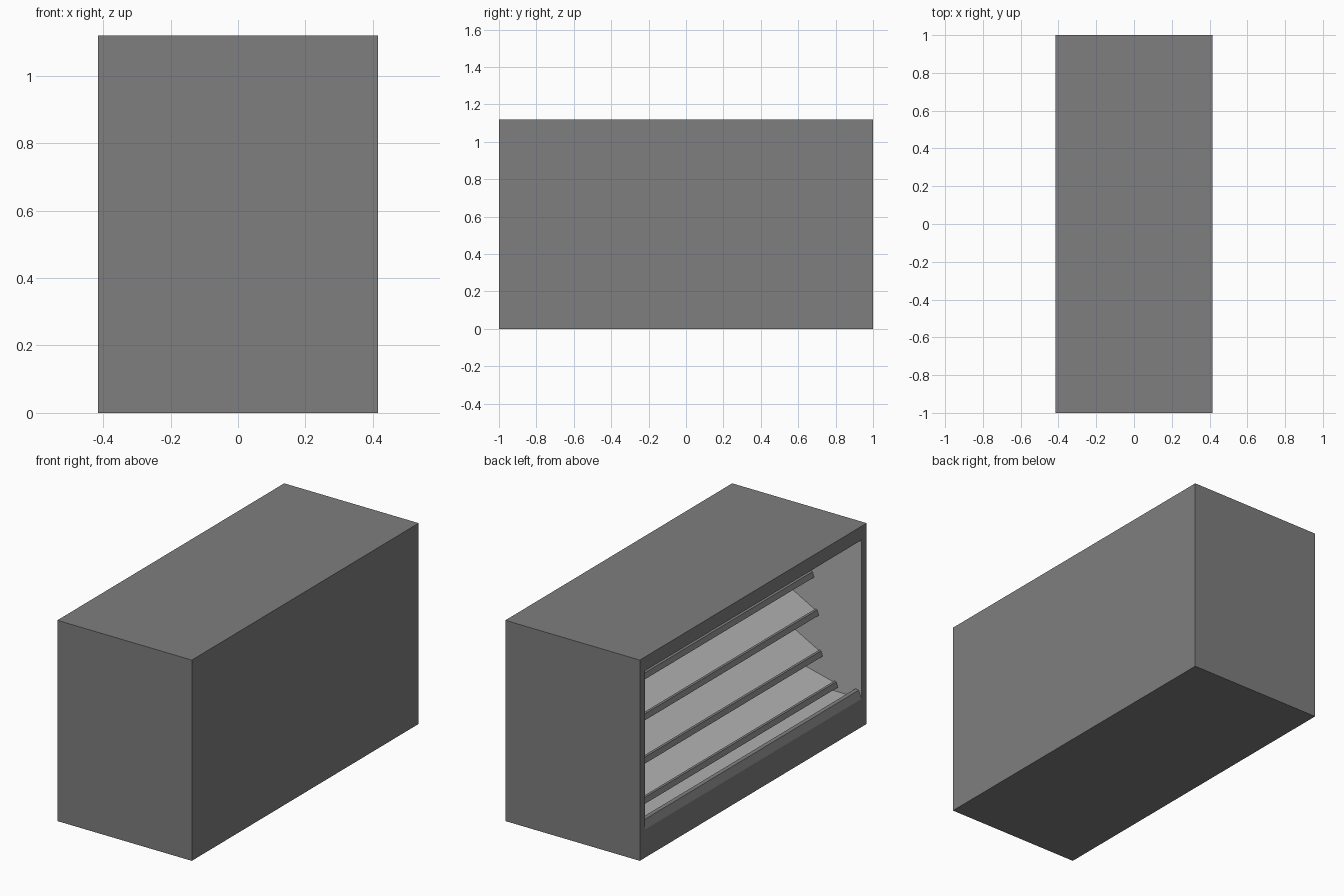
import bpy, bmesh

if "Cube" in bpy.data.objects:
    bpy.data.objects.remove(bpy.data.objects["Cube"])

W, L, H = 0.83, 2.0, 1.12            # overall size
FRONT = -W / 2                       # the open side faces -x
IN_Y, IN_LOW, IN_TOP, DEPTH = 0.955, 0.157, 1.043, 0.785


def material(name, v):
    m = bpy.data.materials.new(name)
    m.diffuse_color = (v, v, v, 1)
    m.use_nodes = True
    m.node_tree.nodes["Principled BSDF"].inputs["Base Color"].default_value = m.diffuse_color
    return m


dark = material("dark grey casing", 0.21)
light = material("light grey interior", 0.44)


def add_object(name, bm, mats):
    me = bpy.data.meshes.new(name)
    bmesh.ops.recalc_face_normals(bm, faces=bm.faces[:])
    bm.to_mesh(me)
    bm.free()
    for m in mats:
        me.materials.append(m)
    ob = bpy.data.objects.new(name, me)
    bpy.context.collection.objects.link(ob)
    return ob


def extrude_profile(name, profile, mat):
    """Profile of (depth behind the open side, height), run along y."""
    bm = bmesh.new()
    ends = [[bm.verts.new((FRONT + d, y, z)) for d, z in profile]
            for y in (-IN_Y, IN_Y)]
    bm.faces.new(ends[0])
    bm.faces.new(ends[1][::-1])
    n = len(profile)
    for i in range(n):
        j = (i + 1) % n
        bm.faces.new((ends[0][i], ends[1][i], ends[1][j], ends[0][j]))
    return add_object(name, bm, [mat])


# Casing: a box whose open side is inset and pushed inwards
bm = bmesh.new()
bmesh.ops.create_cube(bm, size=1)
for v in bm.verts:
    v.co = (v.co.x * W, v.co.y * L, (v.co.z + 0.5) * H)
bm.normal_update()
mouth = min(bm.faces, key=lambda f: f.calc_center_median().x)
for x in (FRONT, FRONT + DEPTH):
    bmesh.ops.inset_individual(bm, faces=[mouth], thickness=0.02)
    for v in mouth.verts:
        v.co = (x, IN_Y if v.co.y > 0 else -IN_Y,
                IN_TOP if v.co.z > H / 2 else IN_LOW)
for f in bm.faces:
    if all(abs(v.co.y) < IN_Y + 0.01 for v in f.verts):
        f.material_index = 1
add_object("casing", bm, [dark, light])

# Sloping shelves, each with a leaning front rail: depth, height, slope
shelves = [(0.293, 0.757, 0.53), (0.264, 0.552, 0.54),
           (0.240, 0.330, 0.54), (0.146, 0.182, 0.24)]
for i, (d, z, slope) in enumerate(shelves, 1):
    d1, z1 = d + 0.012, z + 0.020
    rise = slope * (DEPTH - d1)
    extrude_profile(f"shelf_{i}", [(d1, z1), (DEPTH, z1 + rise),
                                   (DEPTH, z1 + rise - 0.018), (d1, z1 - 0.018)], light)
    extrude_profile(f"shelf_rail_{i}", [(d, z), (d + 0.010, z + 0.028),
                                        (d + 0.020, z + 0.032), (d + 0.020, z)], dark)

# Rail along the front of the floor
extrude_profile("floor_rail", [(0, IN_LOW), (0.018, 0.200),
                               (0.036, 0.205), (0.032, IN_LOW)], dark)
